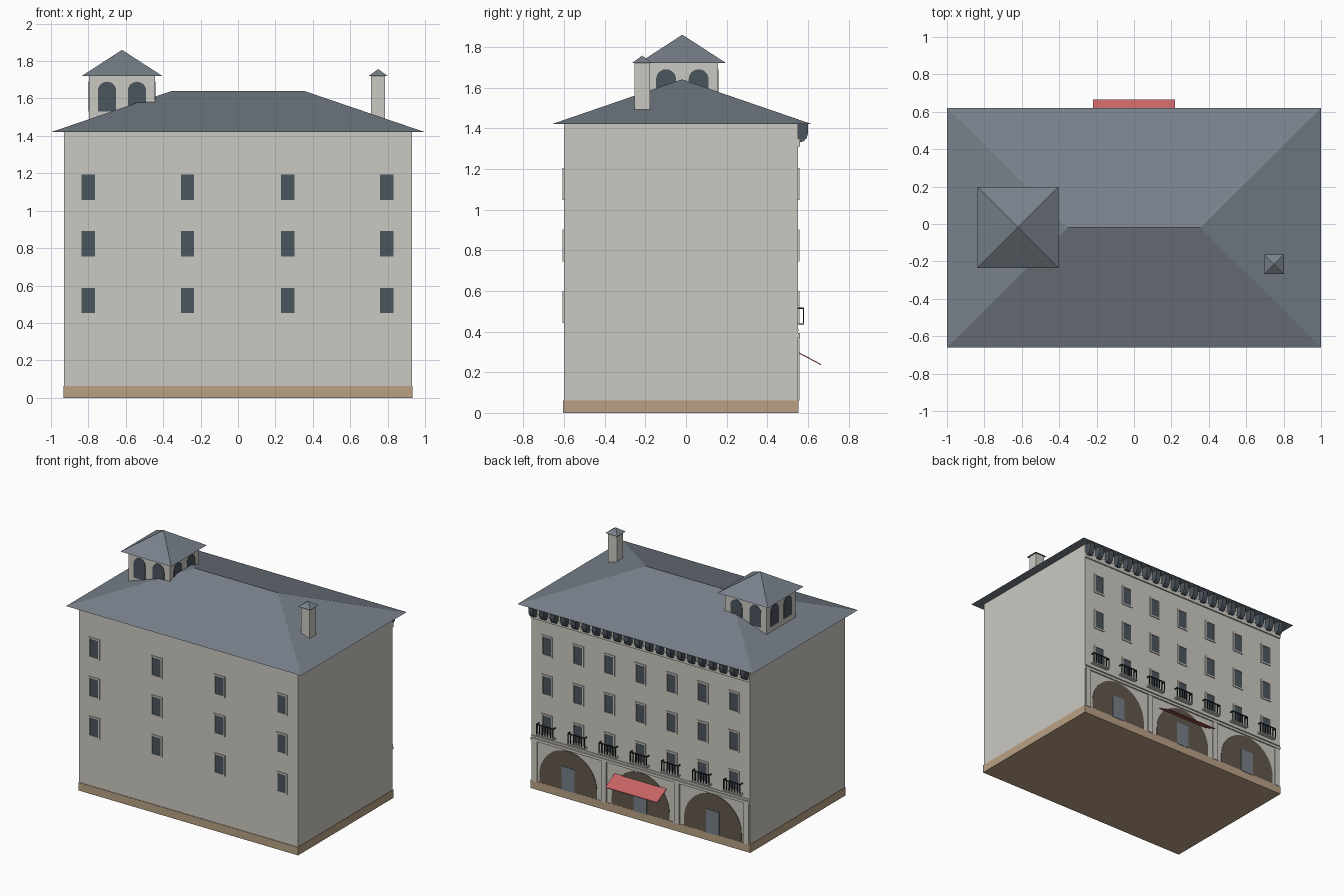
import bpy, bmesh, math
from mathutils import Matrix, Vector

cube = bpy.data.objects.get("Cube")
if cube:
    bpy.data.objects.remove(cube)


def material(name, *rgb):
    lin = [((c / 255 + 0.055) / 1.055) ** 2.4 for c in rgb] + [1]
    m = bpy.data.materials.new(name)
    m.use_nodes = True
    m.diffuse_color = lin
    m.node_tree.nodes["Principled BSDF"].inputs["Base Color"].default_value = lin
    return m


WALL = material("warm grey plaster", 203, 201, 194)
ROOF = material("slate blue", 120, 128, 138)
STONE = material("tan stone", 186, 160, 132)
GLASS = material("dark glass", 75, 85, 94)
BROWN = material("dark brown", 97, 88, 77)
RED = material("red canvas", 200, 100, 100)
IRON = material("black iron", 38, 40, 44)


def finish(name, bm, mat):
    bmesh.ops.recalc_face_normals(bm, faces=bm.faces)
    mesh = bpy.data.meshes.new(name)
    bm.to_mesh(mesh)
    bm.free()
    mesh.materials.append(mat)
    obj = bpy.data.objects.new(name, mesh)
    bpy.context.collection.objects.link(obj)
    return obj


def add_box(bm, x0, x1, y0, y1, z0, z1):
    size = Matrix.Diagonal((x1 - x0, y1 - y0, z1 - z0, 1))
    move = Matrix.Translation(((x0 + x1) / 2, (y0 + y1) / 2, (z0 + z1) / 2))
    bmesh.ops.create_cube(bm, size=1, matrix=move @ size)


def boxes(name, mat, items):
    bm = bmesh.new()
    for item in items:
        add_box(bm, *item)
    return finish(name, bm, mat)


def add_prism(bm, pts, direction):
    face = bm.faces.new([bm.verts.new(p) for p in pts])
    out = bmesh.ops.extrude_face_region(bm, geom=[face])["geom"]
    verts = [v for v in out if isinstance(v, bmesh.types.BMVert)]
    bmesh.ops.translate(bm, verts=verts, vec=direction)


def arch_points(cx, half, bottom, top, steps=20):
    spring = top - half
    pts = [(cx + half, bottom), (cx - half, bottom)]
    for i in range(steps + 1):
        a = math.pi - math.pi * i / steps
        pts.append((cx + half * math.cos(a), spring + half * math.sin(a)))
    return pts


def hip_roof(name, x0, x1, y0, y1, z0, z1, ridge=0.0):
    bm = bmesh.new()
    cx, cy = (x0 + x1) / 2, (y0 + y1) / 2
    a, b, c, d = [bm.verts.new((x, y, z0)) for x, y in
                  ((x0, y0), (x1, y0), (x1, y1), (x0, y1))]
    left = bm.verts.new((cx - ridge, cy, z1))
    right = bm.verts.new((cx + ridge, cy, z1)) if ridge else left
    bm.faces.new((d, c, b, a))
    bm.faces.new((a, b, right, left) if ridge else (a, b, left))
    bm.faces.new((c, d, left, right) if ridge else (c, d, left))
    bm.faces.new((b, c, right))
    bm.faces.new((d, a, left))
    return finish(name, bm, ROOF)


FRONT, BACK, SIDE = -0.6, 0.55, 0.93

# Main block, plinth and hipped roof
boxes("main_walls", WALL, [(-SIDE, SIDE, FRONT, BACK, 0.06, 1.42)])
boxes("stone_plinth", STONE, [(-SIDE - .004, SIDE + .004, FRONT - .004, BACK + .004, 0, 0.062)])
hip_roof("main_roof", -1, 1, -0.66, 0.62, 1.42, 1.64, 0.355)

# Windows with raised surrounds on front and back
rows = (0.52, 0.823, 1.125)
for label, wall, out, columns in (
        ("front", FRONT, -1, (-0.8, -0.27, 0.265, 0.795)),
        ("back", BACK, 1, [i * 0.265 for i in range(-3, 4)])):
    panes, frames = [], []
    w, h, t = 0.036, 0.068, 0.011
    for x in columns:
        for z in rows:
            def slab(x0, x1, z0, z1, depth):
                ya, yb = sorted((wall, wall + out * depth))
                return (x + x0, x + x1, ya, yb, z + z0, z + z1)
            panes.append(slab(-w, w, -h, h, 0.002))
            frames += [slab(-w - t, -w, -h - t, h + t, 0.007),
                       slab(w, w + t, -h - t, h + t, 0.007),
                       slab(-w, w, h, h + t, 0.007),
                       slab(-w, w, -h - t, -h, 0.007)]
    boxes(label + "_window_panes", GLASS, panes)
    boxes(label + "_window_frames", WALL, frames)

# Balconies under the lowest back windows
slabs, rails = [], []
for i in range(-3, 4):
    x, edge = i * 0.265, BACK + 0.03
    slabs.append((x - .075, x + .075, BACK, edge, 0.432, 0.442))
    rails.append((x - .073, x + .073, edge - .005, edge, 0.512, 0.519))
    for s in (-1, 1):
        sx = x + s * 0.07
        rails.append((sx - .003, sx + .003, BACK, edge, 0.512, 0.519))
    for k in range(-3, 4):
        bx = x + k * 0.0233
        rails.append((bx - .003, bx + .003, edge - .005, edge, 0.442, 0.514))
boxes("balcony_slabs", WALL, slabs)
boxes("balcony_railings", IRON, rails)

# String courses and pilasters on the back
boxes("string_courses", WALL, [(-SIDE, SIDE, BACK, BACK + .01, 0.372, 0.392),
                               (-SIDE, SIDE, BACK, BACK + .006, 0.402, 0.41),
                               (-SIDE, SIDE, BACK, BACK + .01, 1.31, 1.35)])
boxes("pilasters", WALL, [(x - .022, x + .022, BACK, BACK + .008, 0.06, 0.375)
                          for x in (-0.9, -0.31, 0.31, 0.9)])

# Curved eave brackets
bm = bmesh.new()
profile = [(0, 1.42), (0.05, 1.42), (0.05, 1.375), (0.043, 1.35), (0.028, 1.335), (0, 1.33)]
count = 21
for i in range(count):
    x = -0.9 + 1.8 * i / (count - 1)
    add_prism(bm, [(x - .02, BACK + y, z) for y, z in profile], Vector((0.04, 0, 0)))
finish("eave_brackets", bm, GLASS)

# Ground floor arches with doors
bm = bmesh.new()
for x in (-0.615, 0, 0.615):
    add_prism(bm, [(px, BACK, pz) for px, pz in arch_points(x, 0.245, 0.06, 0.365)],
              Vector((0, 0.003, 0)))
finish("ground_floor_arches", bm, BROWN)
boxes("doors", ROOF, [(x - .055, x + .055, BACK, BACK + .007, 0.06, 0.24)
                      for x in (-0.615, 0, 0.615)])

# Sloping awning over the middle door
bm = bmesh.new()
add_prism(bm, [(-0.22, BACK, 0.295), (-0.22, 0.665, 0.234),
               (-0.22, 0.665, 0.24), (-0.22, BACK, 0.301)], Vector((0.44, 0, 0)))
finish("awning", bm, RED)

# Lookout tower with paired arched openings on every side
tx, ty, half = -0.62, -0.018, 0.176
boxes("tower_walls", WALL, [(tx - half, tx + half, ty - half, ty + half, 1.44, 1.72)])
hip_roof("tower_roof", tx - .216, tx + .216, ty - .216, ty + .216, 1.72, 1.86)
bm = bmesh.new()
for turn in range(4):
    place = Matrix.Translation((tx, ty, 0)) @ Matrix.Rotation(turn * math.pi / 2, 4, "Z")
    for cx in (-0.08, 0.08):
        pts = [place @ Vector((px, -half, pz))
               for px, pz in arch_points(cx, 0.049, 1.53, 1.69, 12)]
        add_prism(bm, pts, place.to_3x3() @ Vector((0, -0.003, 0)))
finish("tower_openings", bm, GLASS)

# Chimney with pyramid cap
boxes("chimney_stack", WALL, [(0.712, 0.787, -0.253, -0.178, 1.45, 1.72)])
hip_roof("chimney_cap", 0.698, 0.801, -0.267, -0.164, 1.72, 1.757)
